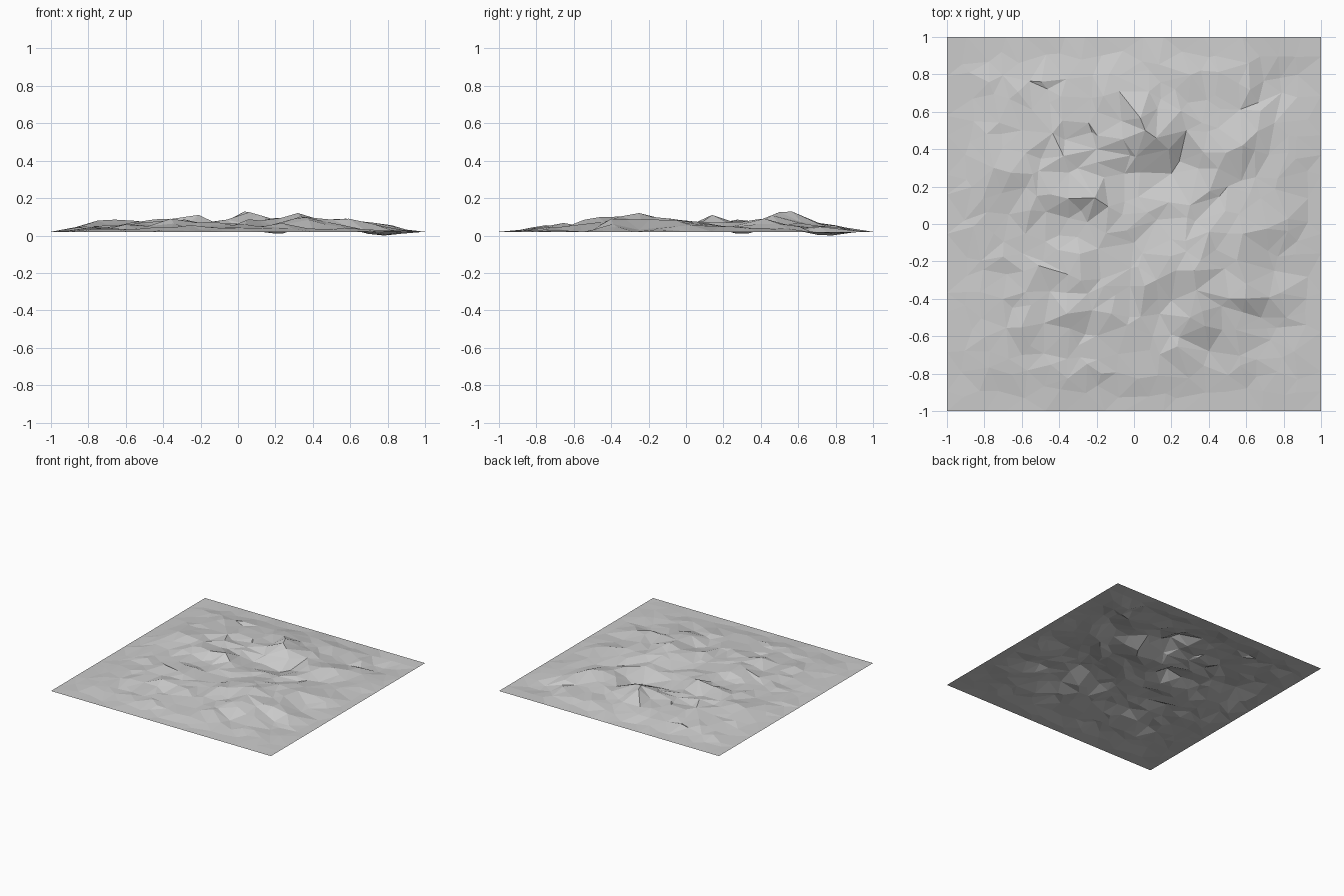
import bpy
import bmesh
import random
from mathutils import Vector
from mathutils.geometry import delaunay_2d_cdt

default_cube = bpy.data.objects.get("Cube")
if default_cube:
    bpy.data.objects.remove(default_cube, do_unlink=True)

random.seed(7)
EDGE_HEIGHT = .02
CELLS = 19
STEP = 2 / CELLS

# Main summits, shoulders and hollows of the terrain (x, y, height)
LANDMARKS = [Vector(p) for p in (
    # northern hill, its steep side and the hollow below it
    (.06, .5, .125), (.2, .27, .01), (.28, .5, .06), (.22, .72, .05),
    (-.2, .4, .06), (-.05, .27, .03), (-.2, .6, .06), (.56, .75, .04),
    # western knoll
    (-.21, .14, .11), (-.05, .12, .05), (-.25, .01, .05), (0, -.1, .05),
    # central plateau and its southern drop
    (.3, .1, .07), (.32, -.25, .12), (.5, -.05, .08), (.12, -.3, .08),
    (.2, -.41, .05), (.3, -.5, .09), (.4, -.68, .03), (.1, -.6, .05),
    # eastern ridge and the low ground beyond it
    (.6, -.32, .085), (.65, 0, .07), (.75, -.25, .03), (.73, -.62, .02),
    (.58, .42, .09), (.5, .2, .05), (.72, .37, .04), (.78, .78, .0),
    # south-western hill
    (-.48, -.53, .05), (-.36, -.48, .09), (-.3, -.65, .05),
    (-.1, -.38, .06), (-.45, -.36, .05), (-.35, -.27, .08),
    # western slopes
    (-.75, .3, .08), (-.52, .15, .075), (-.6, .5, .06), (-.75, -.05, .05),
    (-.7, -.4, .045), (-.45, .65, .05), (-.6, -.7, .03),
)]


def rim_distance(x, y):
    return 1 - max(abs(x), abs(y))


def ground_height(x, y):
    """Blend the landmark heights, falling to the level rim."""
    rim_weight = max(rim_distance(x, y), .001) ** -3
    total, weighted = rim_weight, rim_weight * EDGE_HEIGHT
    for mark in LANDMARKS:
        weight = max((mark.xy - Vector((x, y))).length, .001) ** -3
        total += weight
        weighted += weight * mark.z
    return weighted / total


def scattered_points():
    """Landmarks plus an irregular grid with a straight square rim."""
    points = [mark.copy() for mark in LANDMARKS]
    for row in range(CELLS + 1):
        for column in range(CELLS + 1):
            x, y = column * STEP - 1, row * STEP - 1
            if row in (0, CELLS) or column in (0, CELLS):
                points.append(Vector((x, y, EDGE_HEIGHT)))
                continue
            x += random.uniform(-.4, .4) * STEP
            y += random.uniform(-.4, .4) * STEP
            if min((mark.xy - Vector((x, y))).length for mark in LANDMARKS) < STEP * .6:
                continue
            roughness = .016 * min(1, rim_distance(x, y) * 2)
            height = ground_height(x, y) + random.uniform(-roughness, roughness)
            points.append(Vector((x, y, max(height, .003))))
    return points


def flat_material(name, colour):
    material = bpy.data.materials.new(name)
    material.use_nodes = True
    material.diffuse_color = colour
    shader = next(n for n in material.node_tree.nodes if n.type == "BSDF_PRINCIPLED")
    shader.inputs["Base Color"].default_value = colour
    return material


# Faceted open ground sheet
points = scattered_points()
corners, _, triangles, sources, _, _ = delaunay_2d_cdt(
    [point.xy for point in points], [], [], 0, .00001)

sheet = bmesh.new()
vertices = []
for corner, source in zip(corners, sources):
    vertices.append(sheet.verts.new((corner.x, corner.y, points[source[0]].z)))
for triangle in triangles:
    sheet.faces.new([vertices[index] for index in triangle])
sheet.normal_update()
for face in sheet.faces:
    face.smooth = False
    if face.normal.z < 0:
        face.normal_flip()

mesh = bpy.data.meshes.new("terrain")
sheet.to_mesh(mesh)
sheet.free()
mesh.materials.append(flat_material("stone grey", (.6, .6, .6, 1)))
terrain = bpy.data.objects.new("terrain", mesh)
bpy.context.collection.objects.link(terrain)
